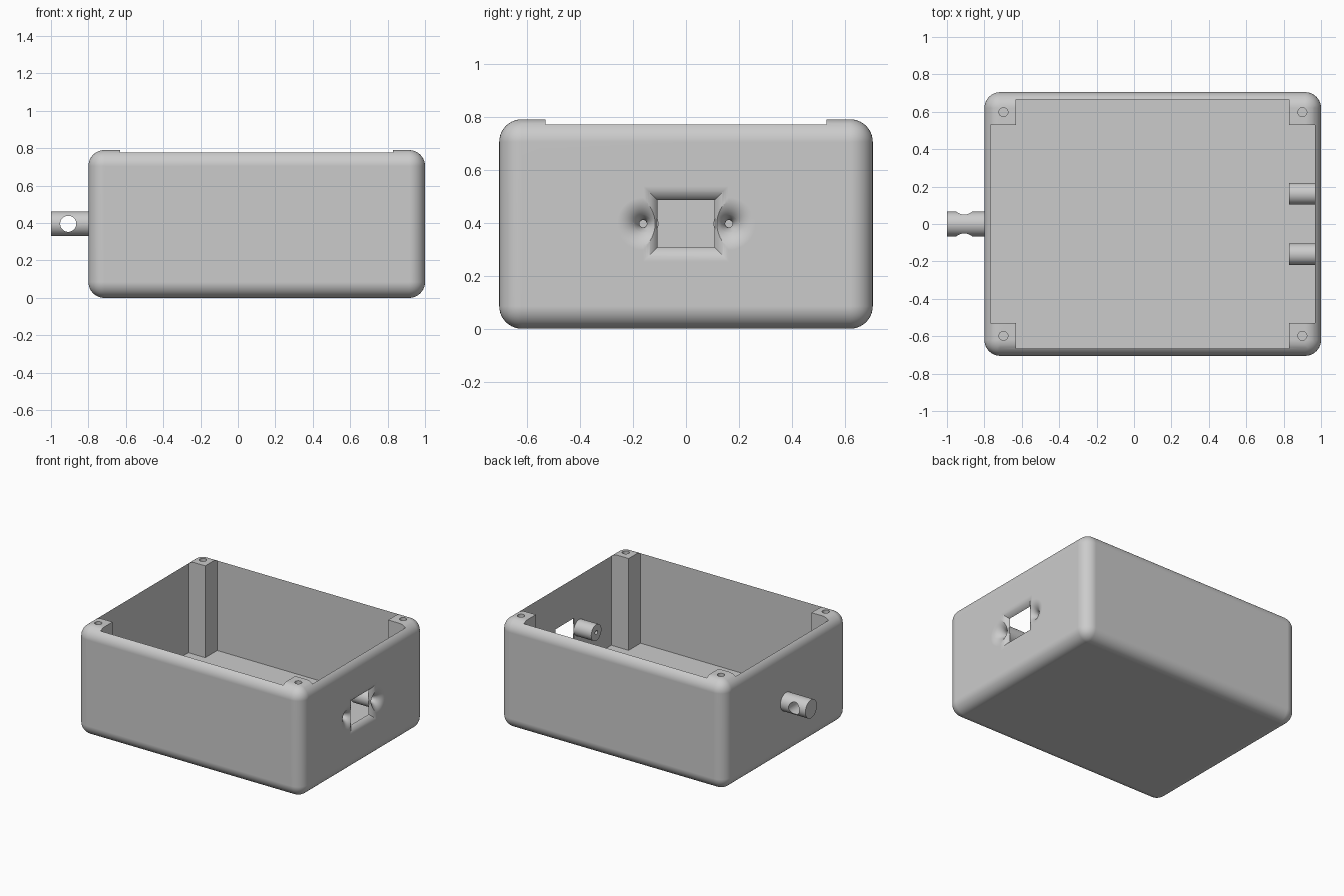
import bpy, bmesh
from math import sin, cos, tau, pi, asin
from mathutils import Vector

cube = bpy.data.objects.get("Cube")
if cube:
    bpy.data.objects.remove(cube, do_unlink=True)

GREY = bpy.data.materials.new("plain grey")
GREY.use_nodes = True
colour = (0.6, 0.6, 0.6, 1)
GREY.diffuse_color = colour
GREY.node_tree.nodes["Principled BSDF"].inputs["Base Color"].default_value = colour

X0, X1, Y, H = -0.8, 1.0, 0.705, 0.79   # outer case
WALL_X, WALL_Y, FLOOR = 0.032, 0.039, 0.127
ROUND, POST = 0.085, 0.136
PORT_Z = 0.396


def loft(name, rings):
    """Closed solid through matching rings of points."""
    bm = bmesh.new()
    loops = [[bm.verts.new(p) for p in ring] for ring in rings]
    n = len(loops[0])
    for a, b in zip(loops, loops[1:]):
        for i in range(n):
            j = (i + 1) % n
            bm.faces.new((a[i], a[j], b[j], b[i]))
    bm.faces.new(loops[0])
    bm.faces.new(loops[-1])
    bmesh.ops.recalc_face_normals(bm, faces=bm.faces)
    mesh = bpy.data.meshes.new(name)
    bm.to_mesh(mesh)
    bm.free()
    mesh.materials.append(GREY)
    ob = bpy.data.objects.new(name, mesh)
    bpy.context.collection.objects.link(ob)
    return ob


def circle(centre, r, axis, n=48):
    """Ring of points around the x, y or z axis."""
    k = "xyz".index(axis)
    pts = []
    for i in range(n):
        p = Vector(centre)
        p[(k + 1) % 3] += r * cos(tau * i / n)
        p[(k + 2) % 3] += r * sin(tau * i / n)
        pts.append(p)
    return pts


def rect_x(x, hy, hz):
    return [(x, sy * hy, PORT_Z + sz * hz)
            for sy, sz in ((-1, -1), (1, -1), (1, 1), (-1, 1))]


def activate(ob):
    bpy.ops.object.select_all(action="DESELECT")
    bpy.context.view_layer.objects.active = ob
    ob.select_set(True)


def cut(ob, cutter):
    mod = ob.modifiers.new("cut", "BOOLEAN")
    mod.operation, mod.solver, mod.object = "DIFFERENCE", "EXACT", cutter
    activate(ob)
    bpy.ops.object.modifier_apply(modifier=mod.name)


def discard(ob):
    bpy.data.objects.remove(ob, do_unlink=True)


def finish(ob):
    activate(ob)
    bpy.ops.object.shade_smooth_by_angle(angle=pi / 6)
    mod = ob.modifiers.new("even shading", "WEIGHTED_NORMAL")
    mod.keep_sharp = True


# Rounded outer case
outline = [(X0, -Y), (X1, -Y), (X1, Y), (X0, Y)]
case = loft("case", [[(x, y, z) for x, y in outline] for z in (0, H)])
bevel = case.modifiers.new("round", "BEVEL")
bevel.width, bevel.segments = ROUND, 10
activate(case)
bpy.ops.object.modifier_apply(modifier=bevel.name)

# Cavity with a thick floor and a square post in each corner
a, b, c = X0 + WALL_X, X1 - WALL_X, Y - WALL_Y
p, q, r = a + POST, b - POST - 0.003, c - POST
plan = [(p, -c), (q, -c), (q, -r), (b, -r), (b, r), (q, r),
        (q, c), (p, c), (p, r), (a, r), (a, -r), (p, -r)]
cavity = loft("cavity_cutter", [[(x, y, z) for x, y in plan] for z in (FLOOR, 1)])
cut(case, cavity)
discard(cavity)

# Screw holes in the posts
for x in (X0 + 0.102, X1 - 0.1):
    for y in (-0.598, 0.598):
        hole = loft("hole_cutter", [circle((x, y, z), 0.024, "z", 32)
                                    for z in (H - 0.3, H + 0.1)])
        cut(case, hole)
        discard(hole)

# Flared rectangular port through the wall
FLARE, PORT_W, PORT_H = 0.06, 0.107, 0.089
start = asin(1 - WALL_X / FLARE)
rings = [rect_x(b - 0.003, PORT_W, PORT_H)]
for i in range(11):
    t = start + (pi / 2 - start) * i / 10
    off = FLARE * (cos(start) - cos(t))
    rings.append(rect_x(X1 - FLARE * (1 - sin(t)), PORT_W + off, PORT_H + off))
rings.append(rect_x(X1 + 0.05, PORT_W + off, PORT_H + off))
port = loft("port_cutter", rings)
cut(case, port)
discard(port)

# Screw bosses beside the port, with trumpet-shaped countersinks
BORE, HORN = 0.014, 0.085
for side, y in (("right", -0.162), ("left", 0.162)):
    boss = loft("screw_boss_" + side,
                [circle((x, y, PORT_Z), 0.058, "x") for x in (0.83, b + 0.003)])
    rings = [circle((0.78, y, PORT_Z), BORE, "x")]
    for i in range(13):
        t = pi / 2 * i / 12
        rad = BORE + HORN * (1 - cos(t))
        rings.append(circle((X1 - HORN * (1 - sin(t)), y, PORT_Z), rad, "x"))
    rings.append(circle((X1 + 0.05, y, PORT_Z), rad, "x"))
    horn = loft("countersink_cutter", rings)
    cut(case, horn)
    cut(boss, horn)
    discard(horn)
    finish(boss)
finish(case)

# Cross-drilled peg on the opposite wall
peg = loft("hanging_peg", [circle((x, 0, PORT_Z), 0.066, "x", 64)
                           for x in (-1, X0 + 0.005)])
drill = loft("peg_cutter", [circle((-0.908, y, PORT_Z), 0.043, "y", 64)
                            for y in (-0.2, 0.2)])
cut(peg, drill)
discard(drill)
finish(peg)
